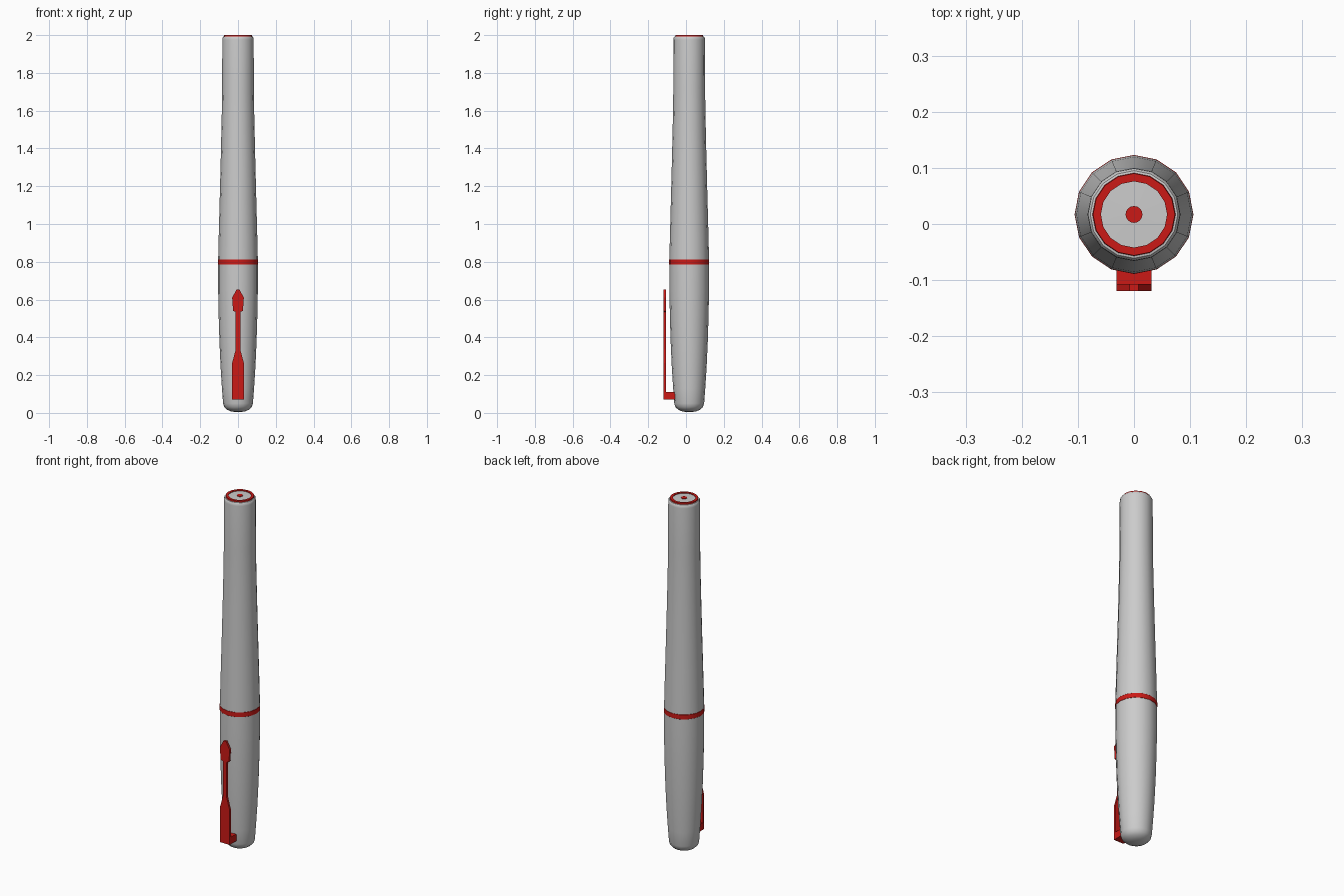
import bpy, bmesh, math

if "Cube" in bpy.data.objects:
    bpy.data.objects.remove(bpy.data.objects["Cube"])

SIDES = 16
CY = 0.017  # pen axis sits slightly behind the origin because of the clip

red = bpy.data.materials.new("red")
red.diffuse_color = (0.6, 0.01, 0.008, 1)
red.use_nodes = True
red.node_tree.nodes["Principled BSDF"].inputs["Base Color"].default_value = red.diffuse_color


def finish(bm, name, mat=None, smooth=True):
    bmesh.ops.remove_doubles(bm, verts=bm.verts, dist=1e-5)
    bmesh.ops.recalc_face_normals(bm, faces=bm.faces)
    me = bpy.data.meshes.new(name)
    bm.to_mesh(me)
    bm.free()
    ob = bpy.data.objects.new(name, me)
    bpy.context.collection.objects.link(ob)
    if mat:
        me.materials.append(mat)
    if smooth:
        bpy.ops.object.select_all(action='DESELECT')
        ob.select_set(True)
        bpy.context.view_layer.objects.active = ob
        bpy.ops.object.shade_smooth_by_angle(angle=math.radians(40))
    return ob


def lathe(name, profile, mat=None):
    """Spin (radius, z) points about the pen axis."""
    bm = bmesh.new()
    vs = [bm.verts.new((r, CY, z)) for r, z in profile]
    edges = [bm.edges.new(p) for p in zip(vs, vs[1:])]
    bmesh.ops.spin(bm, geom=vs + edges, cent=(0, CY, 0), axis=(0, 0, 1),
                   angle=2 * math.pi, steps=SIDES)
    return finish(bm, name, mat)


def plate(name, half, y0, y1, mat):
    """Mirror a half outline of (x, z) points and extrude it along y."""
    outline = half + [(-x, z) for x, z in reversed(half)]
    bm = bmesh.new()
    face = bm.faces.new([bm.verts.new((x, y0, z)) for x, z in outline])
    ext = bmesh.ops.extrude_face_region(bm, geom=[face])
    moved = [g for g in ext["geom"] if isinstance(g, bmesh.types.BMVert)]
    bmesh.ops.translate(bm, verts=moved, vec=(0, y1 - y0, 0))
    return finish(bm, name, mat, smooth=False)


# Cap (lower part) with rounded end
lathe("cap", [(0, 0.004), (0.035, 0.007), (0.058, 0.017), (0.073, 0.031),
              (0.079, 0.05), (0.085, 0.13), (0.092, 0.24), (0.098, 0.37),
              (0.102, 0.5), (0.105, 0.65), (0.105, 0.785)])

# Joint band
lathe("band", [(0.105, 0.785), (0.106, 0.786), (0.106, 0.811), (0.105, 0.812)], red)

# Barrel (upper part)
lathe("barrel", [(0.105, 0.812), (0.1025, 0.92), (0.099, 1.05), (0.095, 1.2),
                 (0.090, 1.4), (0.086, 1.58), (0.084, 1.72), (0.083, 1.975),
                 (0.082, 1.987), (0.078, 1.992), (0.073, 1.993)])

# End face: red ring, grey disc, red dot
lathe("end_ring", [(0.074, 1.993), (0.073, 2.0), (0.059, 2.0), (0.059, 1.996)], red)
lathe("end_disc", [(0.059, 1.996), (0.015, 1.997)])
lathe("end_dot", [(0.015, 1.996), (0.015, 2.0), (0, 2.0)], red)

# Clip: arrow-shaped blade and the foot joining it to the cap
plate("clip_blade", [(0.031, 0.07), (0.031, 0.265), (0.012, 0.335), (0.012, 0.535),
                     (0.026, 0.54), (0.031, 0.61), (0.008, 0.652)], -0.119, -0.107, red)
plate("clip_foot", [(0.031, 0.07), (0.031, 0.11)], -0.108, -0.05, red)
